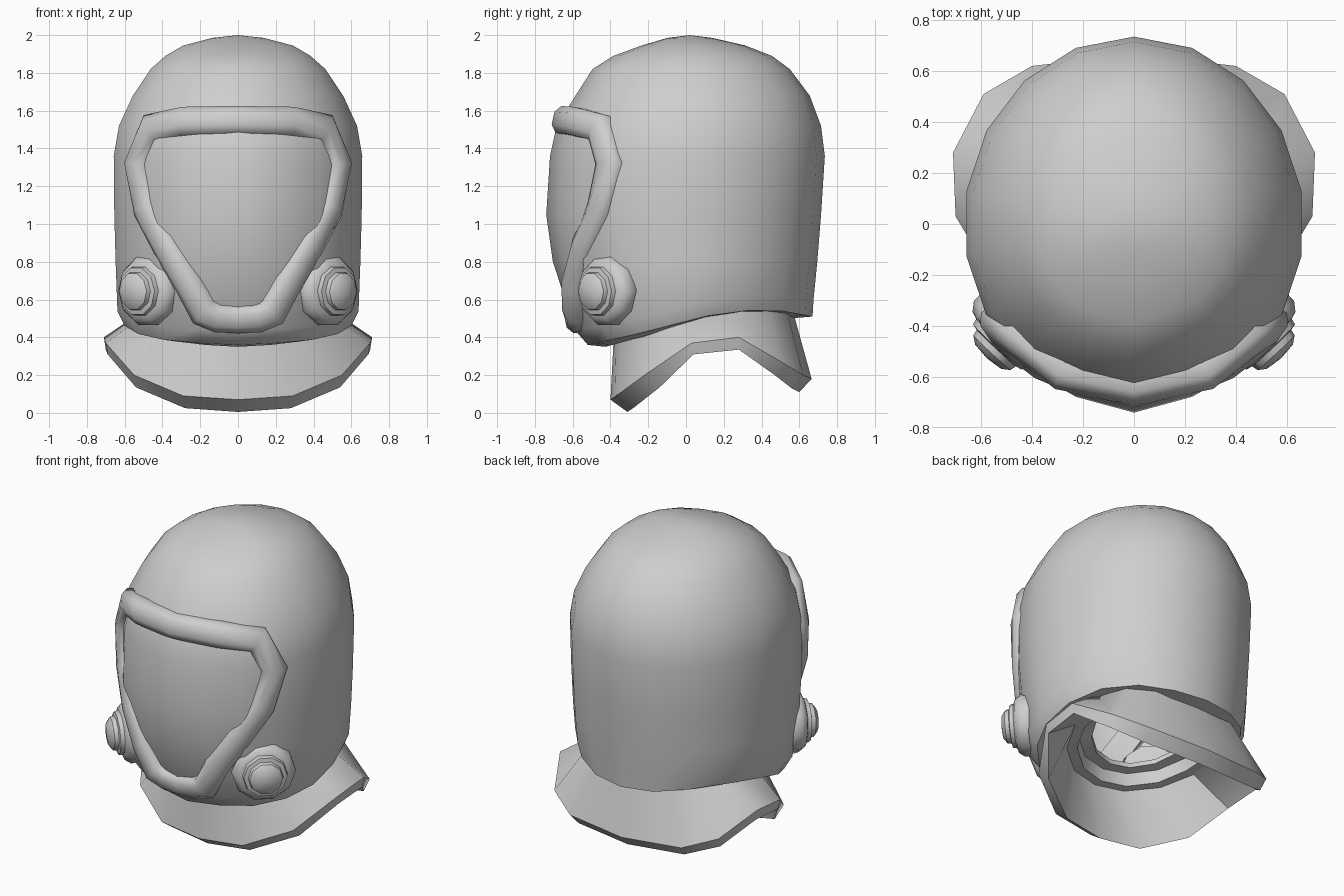
import bpy, bmesh, math
from mathutils import Vector

if "Cube" in bpy.data.objects:
    bpy.data.objects.remove(bpy.data.objects["Cube"])

grey = bpy.data.materials.new("mid_grey")
grey.diffuse_color = (0.62, 0.62, 0.62, 1)
grey.use_nodes = True
grey.node_tree.nodes["Principled BSDF"].inputs["Base Color"].default_value = grey.diffuse_color


def make(name, build, angle=35):
    bm = bmesh.new()
    build(bm)
    bmesh.ops.recalc_face_normals(bm, faces=bm.faces)
    mesh = bpy.data.meshes.new(name)
    bm.to_mesh(mesh)
    bm.free()
    mesh.materials.append(grey)
    ob = bpy.data.objects.new(name, mesh)
    bpy.context.collection.objects.link(ob)
    bpy.ops.object.select_all(action='DESELECT')
    ob.select_set(True)
    bpy.context.view_layer.objects.active = ob
    bpy.ops.object.shade_smooth_by_angle(angle=math.radians(angle))
    return ob


def loft(bm, rings, wrap=False):
    """Join closed rings of points with quads."""
    vs = [[bm.verts.new(p) for p in r] for r in rings]
    n = len(vs[0])
    for k in range(len(vs) if wrap else len(vs) - 1):
        a, b = vs[k], vs[(k + 1) % len(vs)]
        for i in range(n):
            j = (i + 1) % n
            bm.faces.new((a[i], a[j], b[j], b[i]))
    return vs


def cap(bm, ring, tip):
    t = bm.verts.new(tip)
    for i in range(len(ring)):
        bm.faces.new((ring[i], ring[(i + 1) % len(ring)], t))


def mirror_ring(half):
    """Half ring running from front centre to back centre, closed across x."""
    return half + [(-x, y, z) for x, y, z in half[-2:0:-1]]


# Helmet shell: 18-sided rows of (height, half width, back depth, front depth)
ROWS = [(0.8, .658, .695, .705), (1.05, .665, .715, .74), (1.36, .668, .735, .72),
        (1.52, .64, .715, .685), (1.68, .565, .655, .585), (1.82, .47, .55, .495),
        (1.89, .39, .455, .385), (1.945, .295, .315, .235), (1.985, .14, .14, .1)]
RIM = [(-.52, .36), (-.25, .42), (0, .485), (.2, .535), (.45, .55), (.67, .51)]


def rim_z(y):
    for (y0, z0), (y1, z1) in zip(RIM, RIM[1:]):
        if y <= y1:
            return z0 + (z1 - z0) * (y - y0) / (y1 - y0)
    return RIM[-1][1]


def oval(a, back, front, zf):
    pts = []
    for i in range(18):
        t = math.radians(-90 + 20 * i)
        y = math.sin(t) * (back if math.sin(t) > 0 else front)
        if i in (1, 17):          # pointed visor front
            y *= .975
        pts.append((a * math.cos(t), y, zf(y)))
    return pts


def shell(bm):
    rim = oval(.61, .67, .52, rim_z)
    # turned-in lip under the rim
    lip = [(x * .82, y * .82, z - .01) for x, y, z in rim]
    rings = [lip, rim,
             oval(.648, .675, .585, lambda y: rim_z(max(y * .9, -.52)) + .075)]
    rings += [oval(a, b, f, lambda y, z=z: z) for z, a, b, f in ROWS]
    cap(bm, loft(bm, rings)[-1], (0, .02, 2.0))


make("helmet_shell", shell, 45)

# Visor frame: rounded strip swept around the face opening
FRAME = [(0, -.66, 1.55), (.29, -.6, 1.545), (.465, -.46, 1.51), (.545, -.405, 1.32),
         (.495, -.46, 1.08), (.385, -.55, .88), (.265, -.605, .68), (.185, -.6, .53),
         (.11, -.59, .5), (0, -.595, .495)]
SECTION = [(-.075, -.045), (-.072, .015), (-.035, .045), (.035, .045), (.072, .015), (.075, -.045)]


def frame(bm):
    path = [Vector(p) for p in mirror_ring(FRAME)]
    rings = []
    for i, p in enumerate(path):
        d0 = (p - path[i - 1]).normalized()
        d1 = (path[(i + 1) % len(path)] - p).normalized()
        tan = (d0 + d1).normalized()
        out = Vector((p.x * 1.1, p.y, .25 * (p.z - 1)))
        out = (out - tan * out.dot(tan)).normalized()
        side = tan.cross(out) / max(.8, tan.dot(d1))
        rings.append([p + side * s + out * o for s, o in SECTION])
    loft(bm, rings, wrap=True)


make("visor_frame", frame, 62)

# Breathing valves: stepped discs with a domed knob on each cheek
VALVE = [(.165, -.06), (.19, 0), (.19, .05), (.165, .085), (.135, .095), (.13, .12),
         (.105, .125), (.1, .15), (.07, .172)]


def valve(sx):
    def build(bm):
        n = Vector((.68 * sx, -.73, -.03)).normalized()
        c = Vector((.455 * sx, -.395, .648))
        u = n.cross(Vector((0, 0, 1))).normalized()
        v = u.cross(n)
        rings = [[c + n * d + (u * math.cos(i * math.tau / 10) + v * math.sin(i * math.tau / 10)) * r
                  for i in range(10)] for r, d in VALVE]
        vs = loft(bm, rings)
        cap(bm, vs[-1], c + n * .18)
        bm.faces.new(vs[0])
    return build


for label, sx in (("left", -1), ("right", 1)):
    make(label + "_valve", valve(sx), 40)

# Flared collar: outer edge, lower edge, stepped throat and top, as one closed band
OUTER = [(0, -.4, .07), (.29, -.37, .09), (.55, -.22, .2), (.70, .03, .37),
         (.71, .28, .40), (.59, .51, .267), (.40, .62, .2), (0, .665, .18)]
LOWER = [(0, -.31, .005), (.28, -.28, .025), (.54, -.14, .135), (.69, .04, .31),
         (.70, .28, .335), (.575, .47, .2), (.38, .56, .13), (0, .6, .11)]
TOP = [(0, -.38, .45), (.2, -.34, .46), (.38, -.2, .49), (.48, 0, .53),
       (.49, .24, .55), (.41, .43, .56), (.27, .53, .56), (0, .56, .56)]
STEPS = [(.95, -.06), (.82, -.06), (.80, .02), (.64, .02), (.64, .05)]


def collar(bm):
    throat = [[(x * s, .08 + (y - .08) * s, z + dz) for x, y, z in TOP] for s, dz in STEPS]
    loft(bm, [mirror_ring(r) for r in [OUTER, LOWER] + throat + [TOP]], wrap=True)


make("neck_collar", collar, 35)
